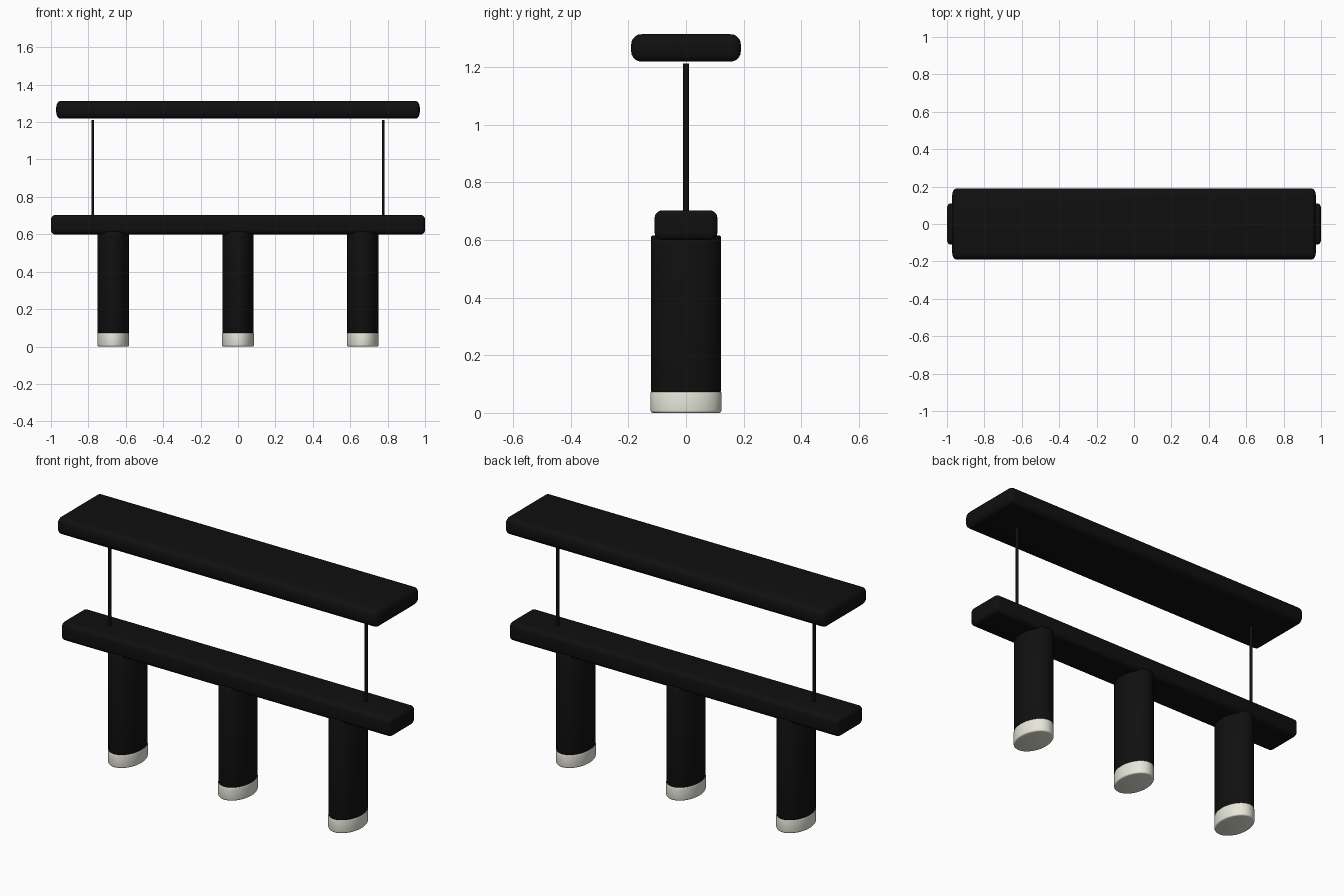
import bpy
import math

cube = bpy.data.objects.get("Cube")
if cube:
    bpy.data.objects.remove(cube, do_unlink=True)

SQUASH = 0.69  # every part is narrower along x


def make_material(name, rgb, roughness):
    mat = bpy.data.materials.new(name)
    mat.use_nodes = True
    mat.diffuse_color = (*rgb, 1)
    bsdf = mat.node_tree.nodes["Principled BSDF"]
    bsdf.inputs["Base Color"].default_value = (*rgb, 1)
    bsdf.inputs["Roughness"].default_value = roughness
    return mat


black = make_material("matte black", (0.005, 0.005, 0.005), 0.6)
glow = make_material("warm white diffuser", (0.80, 0.79, 0.70), 0.5)


def finish(obj, name, mat, bevel, segments):
    """Bevel at true scale, then squash along x and smooth."""
    obj.name = name
    obj.data.materials.append(mat)
    bpy.ops.object.transform_apply(location=False, rotation=False, scale=True)
    if bevel:
        mod = obj.modifiers.new("soft edges", "BEVEL")
        mod.width = bevel
        mod.segments = segments
        mod.limit_method = "ANGLE"
        mod.angle_limit = math.radians(40)
        bpy.ops.object.modifier_apply(modifier=mod.name)
    obj.scale.x = SQUASH
    bpy.ops.object.transform_apply(location=False, rotation=False, scale=True)
    bpy.ops.object.shade_smooth_by_angle(angle=math.radians(35))
    return obj


def slab(name, half_x, half_y, z0, z1, bevel):
    bpy.ops.mesh.primitive_cube_add(size=2, location=(0, 0, (z0 + z1) / 2))
    obj = bpy.context.object
    obj.scale = (half_x / SQUASH, half_y, (z1 - z0) / 2)
    return finish(obj, name, black, bevel, 5)


def tube(name, x, radius, z0, z1, mat, bevel=0, sides=48):
    bpy.ops.mesh.primitive_cylinder_add(
        vertices=sides, radius=radius, depth=z1 - z0,
        location=(x, 0, (z0 + z1) / 2))
    return finish(bpy.context.object, name, mat, bevel, 3)


# Ceiling canopy and hanging bar
slab("ceiling_canopy", 0.972, 0.19, 1.218, 1.313, 0.035)
slab("hanging_bar", 1.0, 0.109, 0.60, 0.702, 0.026)

# Suspension rods
for side, x in (("right", -0.777), ("left", 0.777)):
    tube(f"{side}_suspension_rod", x, 0.01, 0.69, 1.212, black, sides=16)

# Spot lamps: black shell with a pale diffuser cap
for place, x in (("right", -0.667), ("middle", 0), ("left", 0.667)):
    tube(f"{place}_lamp_shell", x, 0.121, 0.07, 0.615, black, 0.006)
    tube(f"{place}_lamp_diffuser", x, 0.123, 0.0, 0.076, glow, 0.009)
